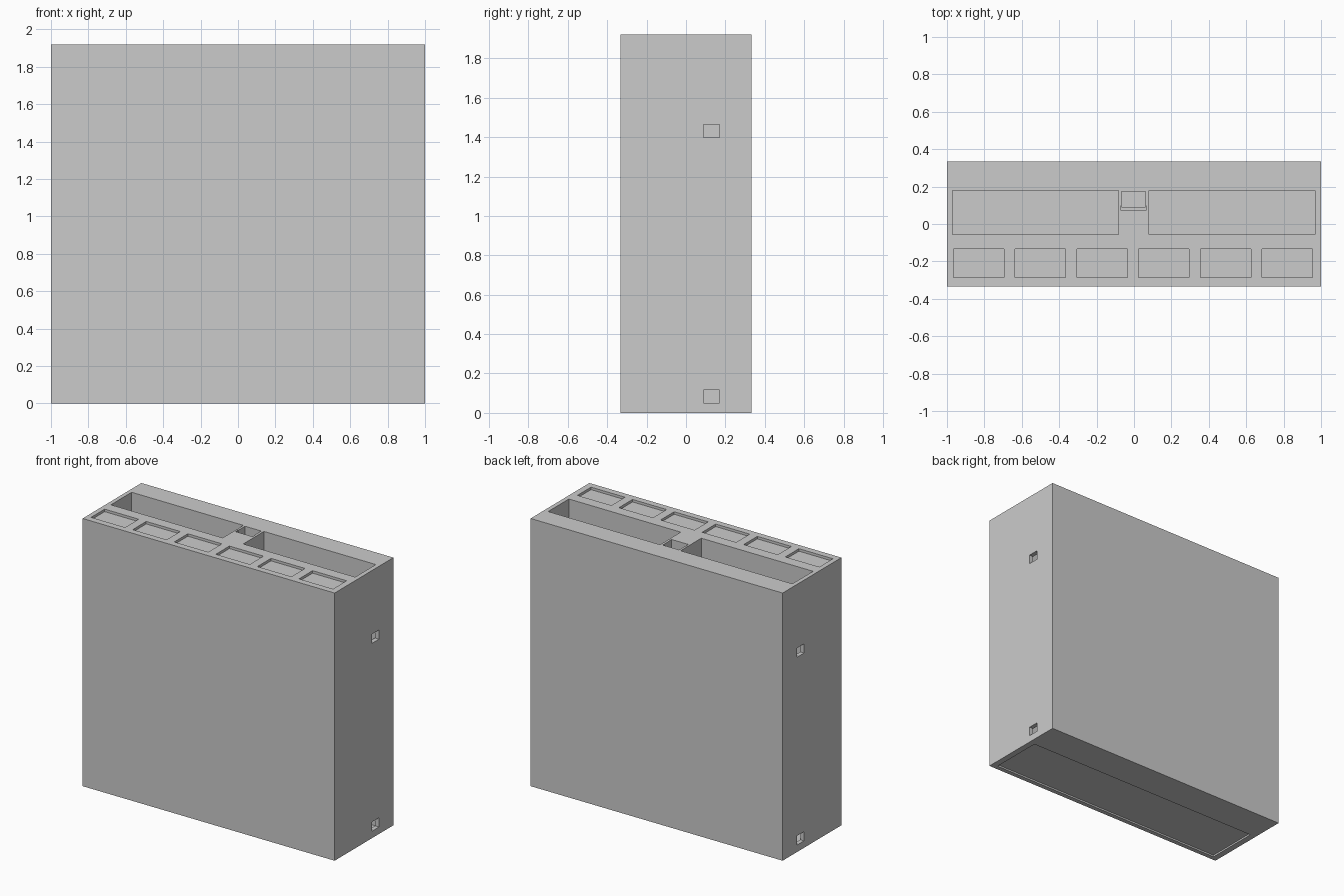
import bpy

if "Cube" in bpy.data.objects:
    bpy.data.objects.remove(bpy.data.objects["Cube"])

W, D, H = 1.0, 0.333, 1.92


def box(name, x0, x1, y0, y1, z0, z1):
    bpy.ops.mesh.primitive_cube_add(
        size=1, location=((x0 + x1) / 2, (y0 + y1) / 2, (z0 + z1) / 2))
    ob = bpy.context.object
    ob.name = name
    ob.scale = (x1 - x0, y1 - y0, z1 - z0)
    bpy.ops.object.transform_apply(location=True, rotation=False, scale=True)
    return ob


body = box("cabinet_body", -W, W, -D, D, 0, H)
cutters = []


def cut(name, *bounds):
    ob = box(name, *bounds)
    ob.hide_render = True
    cutters.append(ob)
    mod = body.modifiers.new(name, 'BOOLEAN')
    mod.operation = 'DIFFERENCE'
    mod.solver = 'EXACT'
    mod.object = ob


# Two deep compartments open at the top
cut("left_compartment", -0.97, -0.083, -0.055, 0.18, 0.045, H + 0.1)
cut("right_compartment", 0.08, 0.968, -0.055, 0.18, 0.045, H + 0.1)

# Central shaft in the divider, with a ledge along its front
cut("centre_shaft", -0.067, 0.062, 0.09, 0.175, 0.045, H + 0.1)
cut("shaft_ledge", -0.07, 0.065, 0.072, 0.1, 1.46, H + 0.1)

# Small windows through both side walls into the compartments
for side in (-1, 1):
    for z in (0.05, 1.397):
        xs = sorted((side * 0.95, side * 1.05))
        cut("side_window", *xs, 0.09, 0.17, z, z + 0.066)

# Row of six shallow pockets along the front of the top
for i in range(6):
    x = -0.965 + i * 0.33
    cut("top_pocket", x, x + 0.27, -0.287, -0.133, H - 0.018, H + 0.1)

# Shallow recess underneath
cut("base_recess", -0.955, 0.955, -0.3, 0.088, -0.1, 0.012)

# Apply all cuts and clear the cutters
bpy.ops.object.select_all(action='DESELECT')
body.select_set(True)
bpy.context.view_layer.objects.active = body
for name in [m.name for m in body.modifiers]:
    bpy.ops.object.modifier_apply(modifier=name)
for ob in cutters:
    bpy.data.objects.remove(ob, do_unlink=True)
